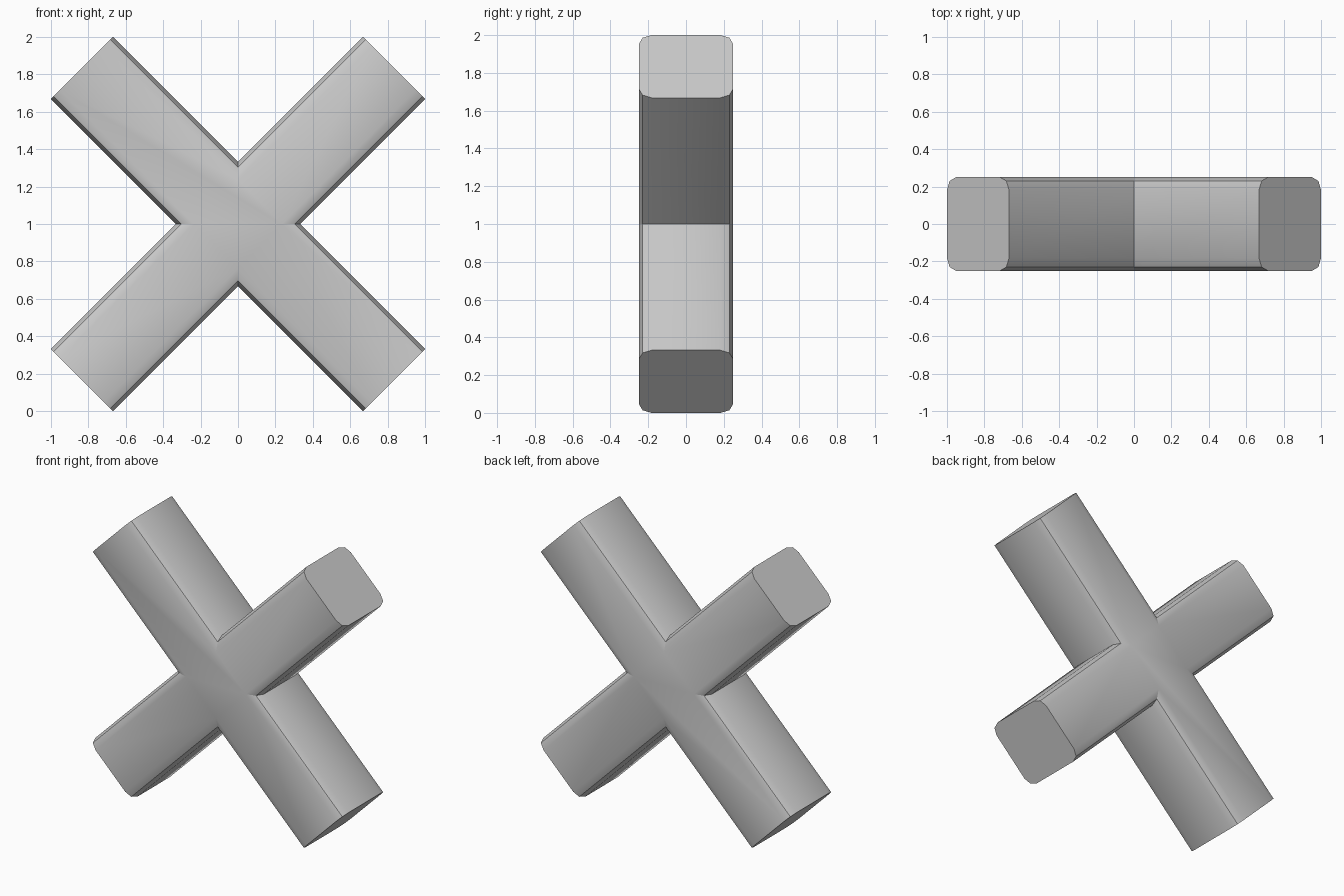
import bpy, bmesh, math
from mathutils import Matrix

if "Cube" in bpy.data.objects:
    bpy.data.objects.remove(bpy.data.objects["Cube"])

HALF_W = 0.2345   # half width of each bar
HALF_L = 1.1797   # half length of each bar
HALF_D = 0.25     # half depth along y
BEVEL = 0.068

# Outline of a diagonal cross in the xz plane
outline = []
for k in range(4):
    rot = Matrix.Rotation(math.radians(45 + 90 * k), 2)
    for u, v in ((HALF_L, -HALF_W), (HALF_L, HALF_W), (HALF_W, HALF_W)):
        c, s = math.cos(math.radians(45 + 90 * k)), math.sin(math.radians(45 + 90 * k))
        outline.append((c * u - s * v, s * u + c * v + 1.0))

# Extrude the outline into a solid
bm = bmesh.new()
front = [bm.verts.new((x, -HALF_D, z)) for x, z in outline]
back = [bm.verts.new((x, HALF_D, z)) for x, z in outline]
bm.faces.new(front)
bm.faces.new(back[::-1])
n = len(outline)
for i in range(n):
    j = (i + 1) % n
    bm.faces.new((front[j], front[i], back[i], back[j]))
bmesh.ops.recalc_face_normals(bm, faces=bm.faces)

# Round the long edges of the arms, leaving the end caps flat
long_edges = [bm.edges.get((ring[i], ring[(i + 1) % n]))
              for ring in (front, back) for i in range(n) if i % 3]
bmesh.ops.bevel(bm, geom=long_edges, offset=BEVEL, offset_type='OFFSET',
                segments=2, profile=0.5, affect='EDGES')

mesh = bpy.data.meshes.new("diagonal_cross")
bm.to_mesh(mesh)
bm.free()
cross = bpy.data.objects.new("diagonal_cross", mesh)
bpy.context.collection.objects.link(cross)

# Smooth the rounded edges into the flat faces
bpy.context.view_layer.objects.active = cross
cross.select_set(True)
bpy.ops.object.shade_smooth_by_angle(angle=math.radians(30))
